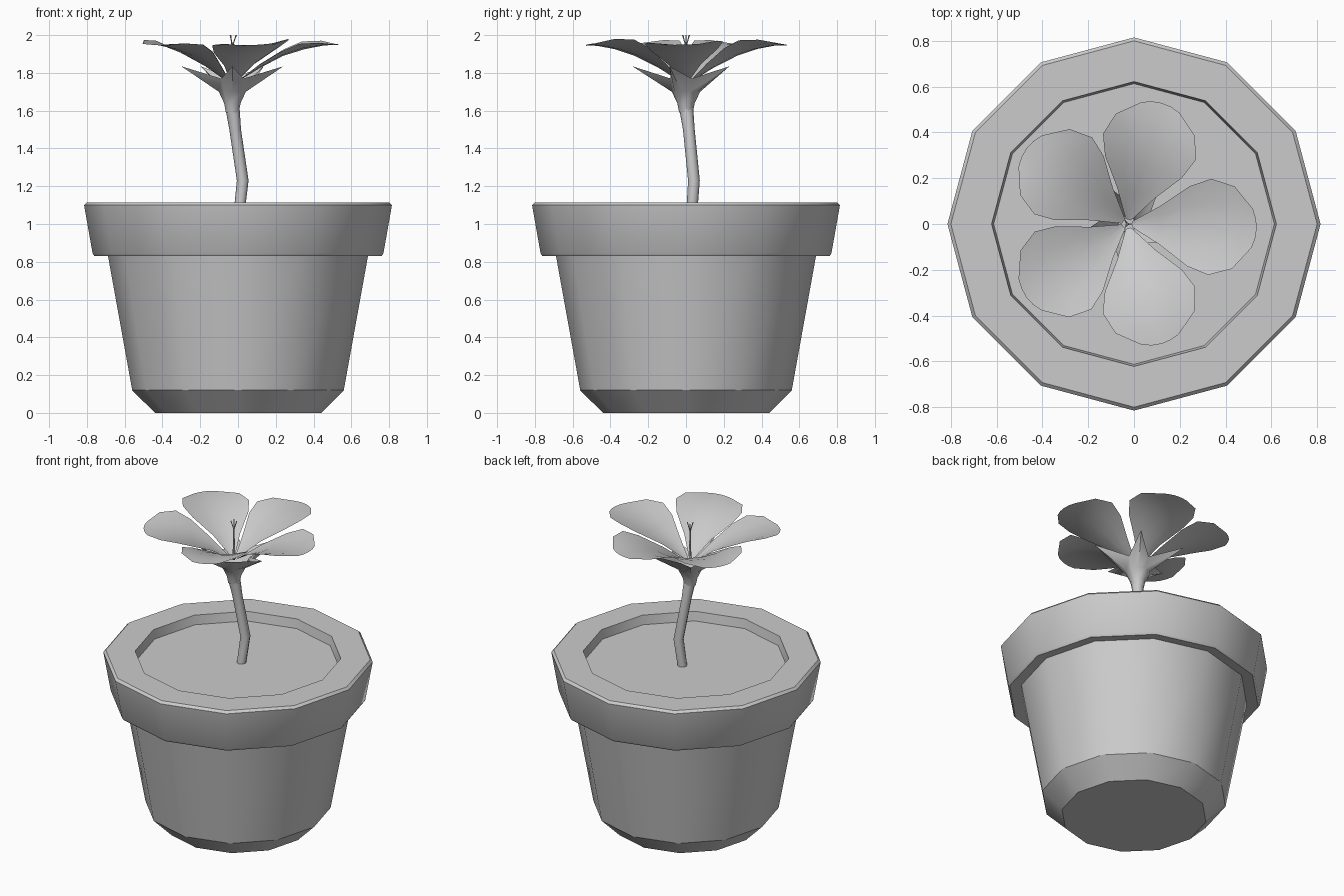
import bpy, bmesh, math
from math import cos, sin, radians, tau
from mathutils import Vector

cube = bpy.data.objects.get("Cube")
if cube:
    bpy.data.objects.remove(cube)

grey = bpy.data.materials.new("plain grey")
grey.use_nodes = True
grey.diffuse_color = (0.6, 0.6, 0.6, 1)
grey.node_tree.nodes["Principled BSDF"].inputs["Base Color"].default_value = (0.6, 0.6, 0.6, 1)


def finish(name, bm, angle, recalc=True):
    if recalc:
        bmesh.ops.recalc_face_normals(bm, faces=bm.faces)
    mesh = bpy.data.meshes.new(name)
    bm.to_mesh(mesh)
    bm.free()
    mesh.materials.append(grey)
    obj = bpy.data.objects.new(name, mesh)
    bpy.context.collection.objects.link(obj)
    bpy.ops.object.select_all(action='DESELECT')
    obj.select_set(True)
    bpy.context.view_layer.objects.active = obj
    bpy.ops.object.shade_smooth_by_angle(angle=radians(angle))
    return obj


def loft(name, rings, angle=33, caps=(True, True)):
    """Skin a list of point rings, with optional end caps."""
    bm = bmesh.new()
    loops = [[bm.verts.new(p) for p in ring] for ring in rings]
    n = len(loops[0])
    for a, b in zip(loops, loops[1:]):
        for i in range(n):
            j = (i + 1) % n
            bm.faces.new((a[i], a[j], b[j], b[i]))
    if caps[0]:
        bm.faces.new(loops[0][::-1])
    if caps[1]:
        bm.faces.new(loops[-1])
    return finish(name, bm, angle)


def ring(x, y, z, r, n, start=0.0):
    return [Vector((x + r * cos(start + tau * i / n), y + r * sin(start + tau * i / n), z))
            for i in range(n)]


# Pot with chamfered foot, overhanging rim and sunken soil
pot_profile = [(0.44, 0), (0.56, 0.12), (0.69, 0.84), (0.76, 0.83), (0.77, 0.845),
               (0.815, 1.1), (0.8, 1.115), (0.622, 1.115), (0.613, 1.055)]
loft("pot", [ring(0, 0, z, r, 12) for r, z in pot_profile])

# Bent stem
CX, CY = -0.03, 0.0
stem_path = [(0.005, 0.03, 1.05, 0.029), (0.025, 0.042, 1.23, 0.031),
             (-0.015, 0.015, 1.5, 0.031), (CX, CY, 1.62, 0.038)]
loft("stem", [ring(x, y, z, r, 8) for x, y, z, r in stem_path], 60)

# Five-pointed calyx under the bloom
star = [Vector((CX + r * cos(a), CY + r * sin(a), z))
        for i in range(10)
        for a in [radians(-90 + 36 * i)]
        for r, z in [(0.284, 1.835) if i % 2 == 0 else (0.1, 1.77)]]
cup = [ring(CX, CY, z, r, 10, radians(-90)) for z, r in [(1.59, 0.036), (1.64, 0.046), (1.7, 0.075)]]
loft("calyx", cup + [star], 50, (False, False))

# Cupped petals: distance, half width, height, edge lift
petal_rows = [(0.02, 0.012, 1.75, 0.0), (0.14, 0.085, 1.825, 0.02), (0.26, 0.175, 1.89, 0.03),
              (0.37, 0.21, 1.925, 0.035), (0.47, 0.18, 1.945, 0.02), (0.55, 0.085, 1.95, 0.0)]


def petal(name, degrees, length, twist):
    bm = bmesh.new()
    a = radians(degrees)
    along, across = Vector((cos(a), sin(a), 0)), Vector((-sin(a), cos(a), 0))
    grid = []
    for d, w, z, lift in petal_rows:
        row = []
        for k in range(5):
            s = k / 2 - 1
            reach = d * length - 0.02 * s * s * (d > 0.3)
            p = Vector((CX, CY, z + lift * s * s + twist * s * w)) + along * reach + across * s * w
            row.append(bm.verts.new(p))
        grid.append(row)
    for r0, r1 in zip(grid, grid[1:]):
        for k in range(4):
            bm.faces.new((r0[k], r1[k], r1[k + 1], r0[k + 1]))
    finish(name, bm, 60, False)


for name, degrees, length, twist in [
        ("right_hand_petal", -2, 1.03, 0.03), ("back_petal", 74, 1.0, -0.06),
        ("back_side_petal", 143, 1.0, 0.05), ("front_side_petal", 216, 0.99, -0.05),
        ("front_petal", -74, 0.99, 0.08)]:
    petal(name, degrees, length, twist)

# Thin stamen splitting into three tips
loft("stamen", [ring(CX, CY, z, r, 5) for z, r in [(1.74, 0.008), (1.96, 0.005)]], 80)
for i in range(3):
    a = tau * i / 3
    loft(f"stamen_tip_{i + 1}",
         [ring(CX + d * cos(a), CY + d * sin(a), z, r, 4)
          for d, z, r in [(0, 1.94, 0.004), (0.012, 1.975, 0.003), (0.02, 2.0, 0.004)]], 80)
